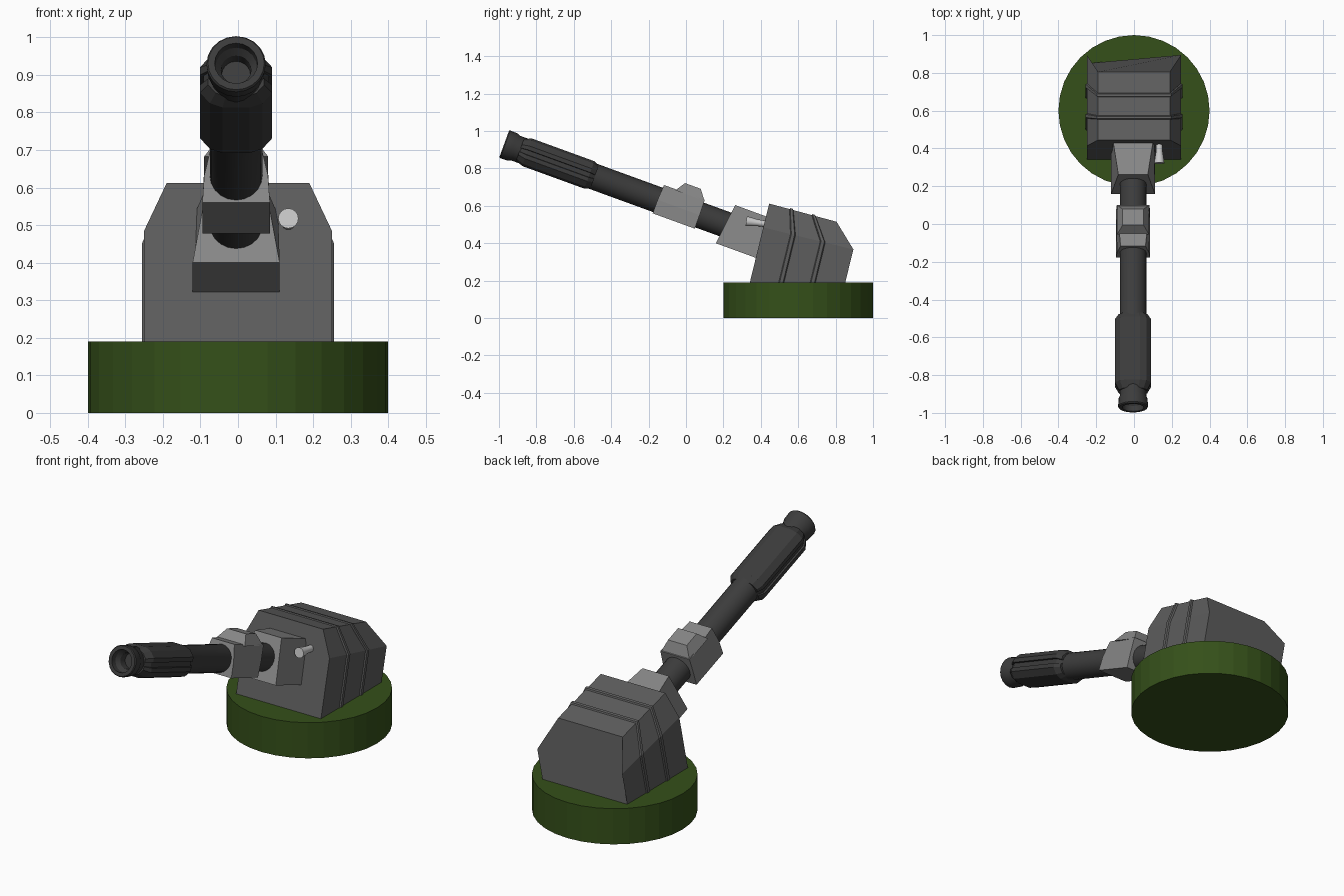
import bpy, bmesh
from math import cos, sin, pi, radians
from mathutils import Matrix, Vector

if "Cube" in bpy.data.objects:
    bpy.data.objects.remove(bpy.data.objects["Cube"])

# Gun frame: origin at the muzzle, local +Y runs back along the barrel, tilted 20 degrees
GUN = Matrix.Translation((-0.005, -0.972, 0.931)) @ Matrix.Rotation(radians(-20), 4, 'X')


def material(name, r, g, b):
    m = bpy.data.materials.new(name)
    m.diffuse_color = (r, g, b, 1)
    m.use_nodes = True
    m.node_tree.nodes["Principled BSDF"].inputs["Base Color"].default_value = m.diffuse_color
    return m


GREEN = material("olive_green", 0.035, 0.08, 0.01)
DARK = material("dark_steel", 0.045, 0.045, 0.045)
MID = material("mid_grey", 0.11, 0.11, 0.11)
LIGHT = material("light_grey", 0.24, 0.24, 0.24)
PALE = material("pale_grey", 0.65, 0.65, 0.65)


def loft(name, sections, mat, matrix=Matrix(), smooth=False):
    """Skin a list of equal-length closed loops and cap both ends."""
    bm = bmesh.new()
    rings = [[bm.verts.new(p) for p in s] for s in sections]
    n = len(rings[0])
    for a, b in zip(rings, rings[1:]):
        for i in range(n):
            j = (i + 1) % n
            bm.faces.new((a[i], a[j], b[j], b[i]))
    bm.faces.new(rings[0][::-1])
    bm.faces.new(rings[-1])
    bmesh.ops.recalc_face_normals(bm, faces=bm.faces)
    me = bpy.data.meshes.new(name)
    bm.to_mesh(me)
    bm.free()
    me.materials.append(mat)
    ob = bpy.data.objects.new(name, me)
    ob.matrix_world = matrix
    bpy.context.collection.objects.link(ob)
    if smooth:
        bpy.ops.object.select_all(action='DESELECT')
        ob.select_set(True)
        bpy.context.view_layer.objects.active = ob
        bpy.ops.object.shade_smooth_by_angle(angle=radians(30))
    return ob


def ring(y, r, n=16):
    return [(r * cos(2 * pi * i / n), y, r * sin(2 * pi * i / n)) for i in range(n)]


def rect(y0, y1, z, w0, w1):
    """Rectangle-like loop: half-width w0 at front y0, w1 at back y1."""
    return [(-w0, y0, z), (w0, y0, z), (w1, y1, z), (-w1, y1, z)]


# Round base
loft("base", [[(0.4 * cos(2 * pi * i / 32), 0.6 + 0.4 * sin(2 * pi * i / 32), z)
               for i in range(32)] for z in (0, 0.19)], GREEN)

# Turret housing: (half-width, y, z) of bottom, shoulder and roof, front and rear
FRONT = [Vector(p) for p in ((0.25, 0.34, 0.185), (0.25, 0.413, 0.485), (0.19, 0.445, 0.612))]
REAR = [Vector(p) for p in ((0.25, 0.85, 0.185), (0.25, 0.895, 0.367), (0.19, 0.805, 0.515))]


def housing_section(f, grow=0.0):
    half = [a.lerp(b, f) for a, b in zip(FRONT, REAR)]
    lift = (0, grow * 0.4, grow)
    right = [(p.x + grow, p.y, p.z + dz) for p, dz in zip(half, lift)]
    return right + [(-x, y, z) for x, y, z in reversed(right)]


loft("turret_housing", [housing_section(0), housing_section(1)], MID)

# Raised bands around the housing
for k, f in enumerate((0.33, 0.66)):
    loft(f"housing_band_{k + 1}", [housing_section(f - 0.028), housing_section(f - 0.018, 0.006),
                                   housing_section(f + 0.018, 0.006), housing_section(f + 0.028)], MID)

# Barrel with flared muzzle and stepped bore
PROFILE = [(0.14, 0.036), (0.05, 0.04), (0.03, 0.055), (0.0, 0.057), (0.0, 0.075), (0.006, 0.079),
           (0.05, 0.077), (0.065, 0.07), (1.5, 0.07)]
loft("barrel", [ring(y, r, 20) for y, r in PROFILE], DARK, GUN, smooth=True)

# Faceted sleeve with a shallow slot along each side
QUARTER = [(0.087, 0.0), (0.087, 0.012), (0.096, 0.014), (0.096, 0.036), (0.07, 0.066), (0.036, 0.078)]


def sleeve_section(y, s):
    up = QUARTER + [(-x, z) for x, z in reversed(QUARTER)]
    low = [(x, -z) for x, z in reversed(up[1:-1])]
    return [(x * s, y, z * s) for x, z in up + low]


loft("barrel_sleeve", [sleeve_section(y, s) for y, s in
                       ((0.09, 0.78), (0.13, 1), (0.485, 1), (0.515, 0.8))], DARK, GUN)

# Barrel clamp and its cap
loft("barrel_clamp", [rect(0.873, 1.112, -0.077, 0.09, 0.09), rect(0.873, 1.112, 0.0, 0.085, 0.09),
                      rect(0.878, 1.11, 0.086, 0.066, 0.086)], LIGHT, GUN)
loft("clamp_cap", [rect(0.945, 1.11, 0.08, 0.085, 0.085),
                   rect(0.98, 1.07, 0.134, 0.055, 0.055)], LIGHT, GUN)

# Mantlet where the barrel enters the housing
loft("mantlet", [rect(1.245, 1.5, -0.112, 0.116, 0.116),
                 rect(1.272, 1.5, 0.115, 0.078, 0.112)], LIGHT, GUN)

# Small flared sight beside the mantlet
SIGHT = Matrix.Translation((0.134, 0.322, 0.518)) @ Matrix.Rotation(radians(-8), 4, 'X')
loft("sight", [ring(y, r) for y, r in ((0, 0.027), (0.03, 0.023), (0.06, 0.018), (0.14, 0.016))],
     PALE, SIGHT, smooth=True)
